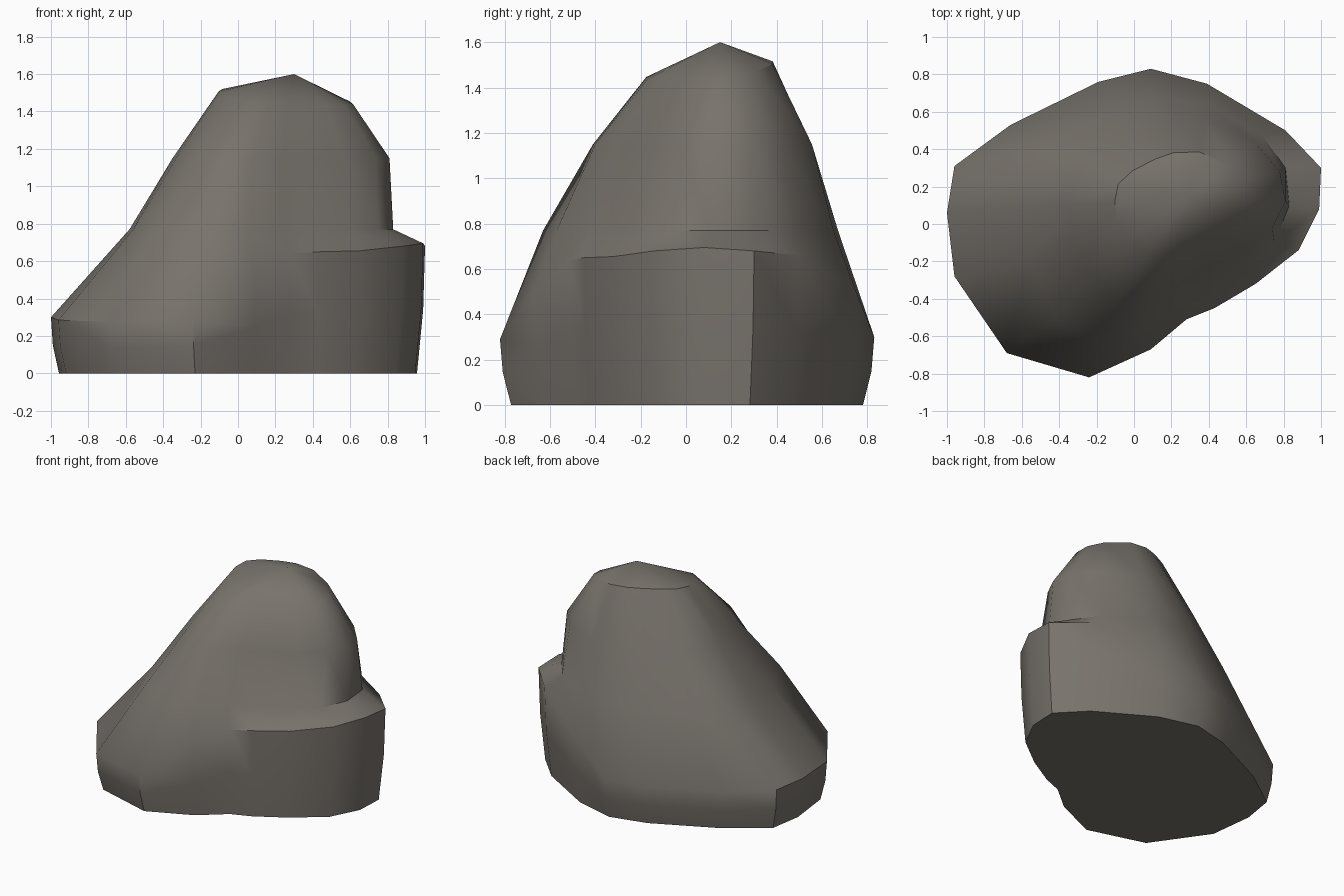
import bpy, bmesh
from mathutils import Vector

if "Cube" in bpy.data.objects:
    bpy.data.objects.remove(bpy.data.objects["Cube"])

# Matching plan outlines of the boulder: widest rim, foot of the upper body, shoulder
RIM = [(-1, .06), (-.96, .31), (-.66, .53), (-.19, .76), (.09, .83), (.39, .75),
       (.81, .5), (1, .3), (.99, .08), (.88, -.14), (.65, -.32), (.43, -.45),
       (.28, -.51), (.09, -.67), (-.24, -.82), (-.68, -.69), (-.96, -.28)]
FOOT = [(-.58, .08), (-.56, .28), (-.4, .46), (-.1, .61), (.13, .67), (.38, .65),
        (.68, .48), (.81, .3), (.83, .1), (.75, -.1), (.58, -.23), (.36, -.35),
        (.23, -.43), (.05, -.57), (-.17, -.63), (-.42, -.5), (-.56, -.2)]
SHOULDER = [(-.35, .1), (-.32, .26), (-.2, .38), (0, .49), (.16, .55), (.38, .555),
            (.65, .43), (.78, .28), (.81, .12), (.74, -.02), (.58, -.14), (.37, -.25),
            (.24, -.32), (.08, -.4), (-.08, -.41), (-.24, -.26), (-.33, -.06)]
# Rim is low on the left and steps up to a ledge on the right
RIM_Z = [.3, .3, .29, .29, .3, .5, .66, .68, .695, .68, .655, .65, .64, .5, .29, .275, .285]
PEAK = Vector((.3, .15, 1.6))


def crown(x, y):
    """Shrink the shoulder towards the peak, tilted up to the back left."""
    cx, cy = PEAK.x + (x - PEAK.x) * .62, PEAK.y + (y - PEAK.y) * .58
    return cx, cy, 1.475 - .1 * (cx - .3) + .15 * (cy - .17)


rings = [
    [(x * .957, y * .94, 0) for x, y in RIM],
    [(x * .99, y * .985, z * .5) for (x, y), z in zip(RIM, RIM_Z)],
    [(x, y, z) for (x, y), z in zip(RIM, RIM_Z)],
    [(x, y, .77) for x, y in FOOT],
    [(x, y, 1.15) for x, y in SHOULDER],
    [crown(x, y) for x, y in SHOULDER],
]

# Skin the rings, close the base and fan the top
bm = bmesh.new()
loops = [[bm.verts.new(p) for p in ring] for ring in rings]
peak = bm.verts.new(PEAK)
n = len(RIM)
for low, high in zip(loops, loops[1:]):
    for i in range(n):
        j = (i + 1) % n
        bm.faces.new((low[i], low[j], high[j], high[i]))
for i in range(n):
    bm.faces.new((loops[-1][i], loops[-1][(i + 1) % n], peak))
bm.faces.new(loops[0])
bmesh.ops.recalc_face_normals(bm, faces=bm.faces)

mesh = bpy.data.meshes.new("boulder")
bm.to_mesh(mesh)
bm.free()
boulder = bpy.data.objects.new("boulder", mesh)
bpy.context.collection.objects.link(boulder)

stone = bpy.data.materials.new("warm grey stone")
stone.diffuse_color = (.188, .171, .15, 1)
stone.use_nodes = True
stone.node_tree.nodes["Principled BSDF"].inputs["Base Color"].default_value = stone.diffuse_color
mesh.materials.append(stone)

# Smooth faces, crisp rim and base
bpy.context.view_layer.objects.active = boulder
boulder.select_set(True)
bpy.ops.object.shade_smooth_by_angle(angle=.7)
